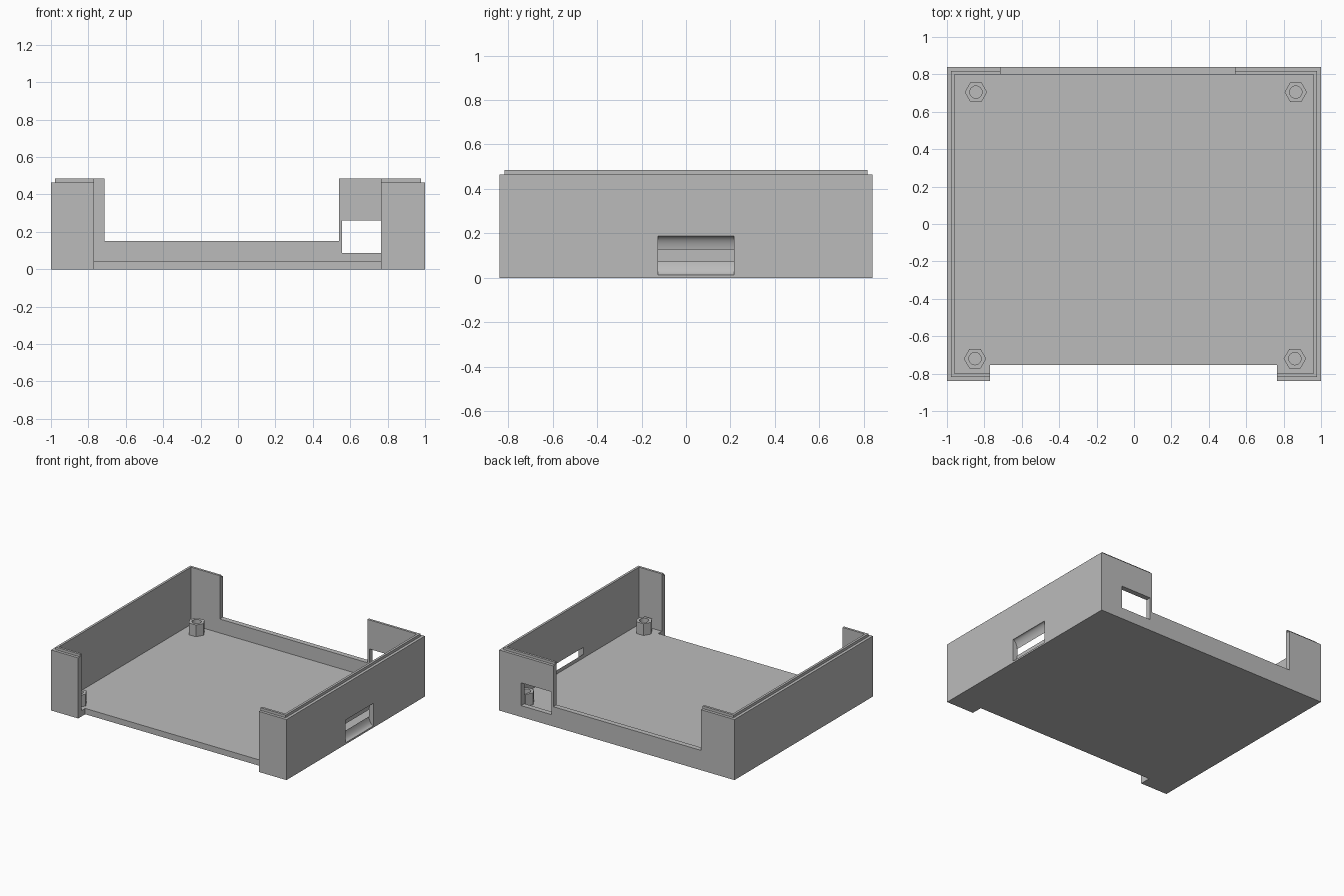
import bpy, bmesh, math

cube = bpy.data.objects.get("Cube")
if cube:
    bpy.data.objects.remove(cube, do_unlink=True)

grey = bpy.data.materials.new("plain grey")
grey.use_nodes = True
colour = (0.5, 0.5, 0.5, 1)
grey.diffuse_color = colour
grey.node_tree.nodes["Principled BSDF"].inputs["Base Color"].default_value = colour


def ring_object(name, rings, cap=True):
    """Join a stack of equal-sized point rings into one skin."""
    bm = bmesh.new()
    loops = [[bm.verts.new(p) for p in ring] for ring in rings]
    for a, b in zip(loops, loops[1:]):
        n = len(a)
        for i in range(n):
            j = (i + 1) % n
            bm.faces.new((a[i], a[j], b[j], b[i]))
    if cap:
        bm.faces.new(loops[0][::-1])
        bm.faces.new(loops[-1])
    bmesh.ops.recalc_face_normals(bm, faces=bm.faces)
    mesh = bpy.data.meshes.new(name)
    bm.to_mesh(mesh)
    bm.free()
    mesh.materials.append(grey)
    ob = bpy.data.objects.new(name, mesh)
    bpy.context.collection.objects.link(ob)
    return ob


def rect(x0, x1, y0, y1, z):
    return [(x0, y0, z), (x1, y0, z), (x1, y1, z), (x0, y1, z)]


def box(name, x, y, z):
    return ring_object(name, [rect(*x, *y, h) for h in z])


def activate(ob):
    bpy.ops.object.select_all(action='DESELECT')
    ob.select_set(True)
    bpy.context.view_layer.objects.active = ob


def cut(target, cutter):
    cutter.hide_render = True
    mod = target.modifiers.new("cut", 'BOOLEAN')
    mod.operation = 'DIFFERENCE'
    mod.solver = 'EXACT'
    mod.object = cutter
    activate(target)
    bpy.ops.object.modifier_apply(modifier=mod.name)
    bpy.data.objects.remove(cutter, do_unlink=True)


# Tray: outer wall, stepped lip, inner wall and floor
WALL_TOP, LIP_TOP, FLOOR_TOP = 0.465, 0.485, 0.045
steps = [(0, 0), (0, WALL_TOP), (0.022, WALL_TOP), (0.022, LIP_TOP),
         (0.04, LIP_TOP), (0.04, FLOOR_TOP)]
tray = ring_object("tray", [rect(d - 1, 1 - d, d - 0.84, 0.84 - d, z) for d, z in steps])

# Front opening, back opening and back window
cut(tray, box("front_cutter", (-0.77, 0.765), (-1, -0.755), (-0.1, 0.6)))
cut(tray, box("back_cutter", (-0.715, 0.54), (0.75, 1), (0.152, 0.6)))
cut(tray, box("window_cutter", (0.557, 0.813), (0.75, 1), (0.087, 0.262)))

# Scooped slot in the side wall
SEG = 64
angles = [math.tau * i / SEG for i in range(SEG)]
cut(tray, ring_object("scoop_cutter", [
    [(1 + 0.042 * math.cos(a), y, 0.1 + 0.087 * math.sin(a)) for a in angles]
    for y in (-0.125, 0.217)]))
activate(tray)
bpy.ops.object.shade_smooth_by_angle(angle=math.radians(25))


# Hexagonal standoffs with a round screw hole
def hex_ring(cx, cy, r, z, n=24):
    pts = []
    for i in range(n):
        a = math.tau * i / n
        d = r * math.cos(math.pi / 6) / math.cos(a % (math.pi / 3) - math.pi / 6)
        pts.append((cx + d * math.cos(a), cy + d * math.sin(a), z))
    return pts


def round_ring(cx, cy, r, z, n=24):
    return [(cx + r * math.cos(math.tau * i / n), cy + r * math.sin(math.tau * i / n), z)
            for i in range(n)]


POST_TOP = 0.135
for name, x, y in (("back_right", -0.845, 0.705), ("back_left", 0.865, 0.705),
                   ("front_right", -0.85, -0.72), ("front_left", 0.86, -0.72)):
    post = ring_object(name + "_standoff", [
        hex_ring(x, y, 0.06, FLOOR_TOP), hex_ring(x, y, 0.06, POST_TOP),
        round_ring(x, y, 0.033, POST_TOP), round_ring(x, y, 0.033, FLOOR_TOP)], cap=False)
    activate(post)
    bpy.ops.object.shade_smooth_by_angle(angle=math.radians(25))
